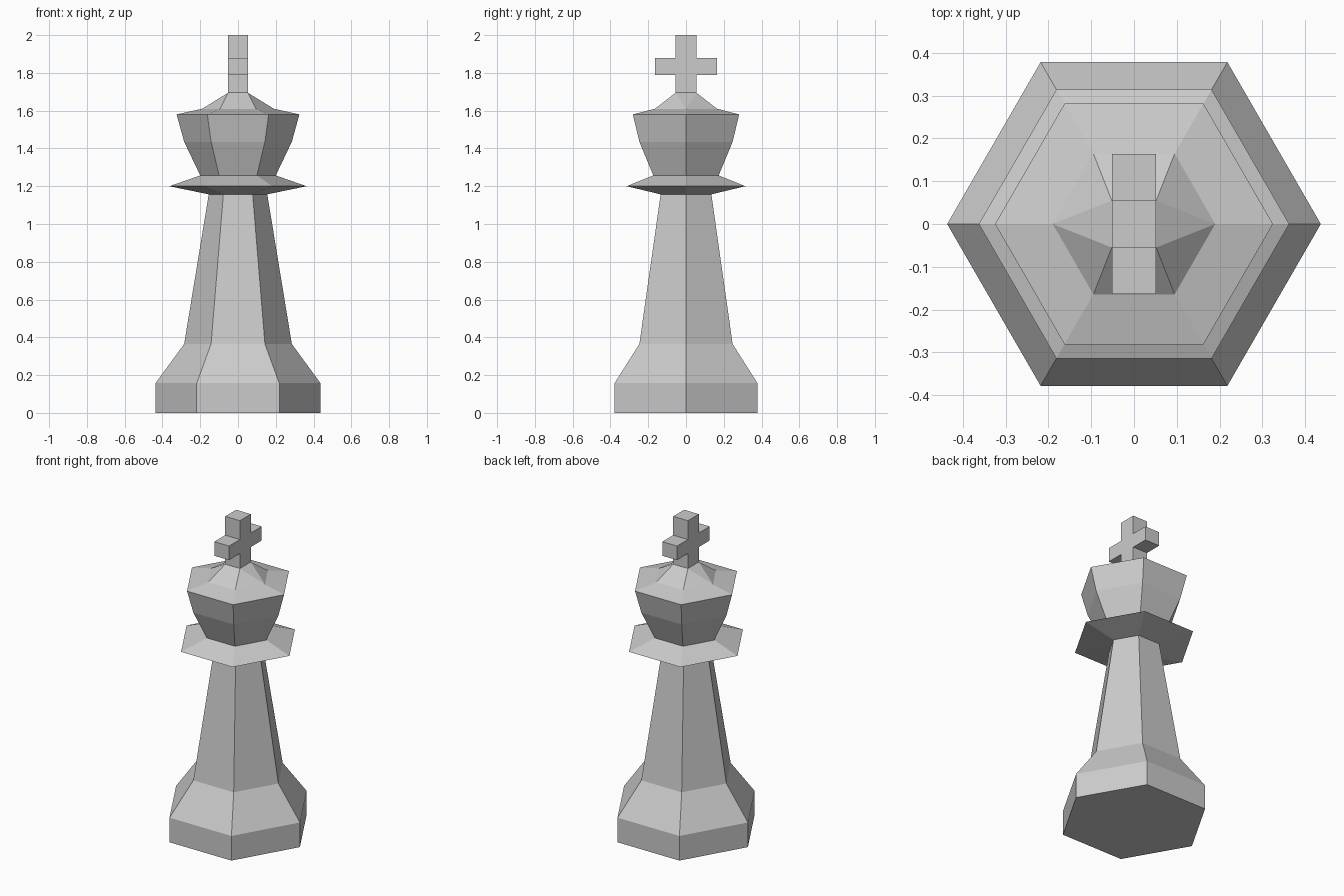
import bpy
import bmesh
from math import cos, sin, pi

cube = bpy.data.objects.get("Cube")
if cube:
    bpy.data.objects.remove(cube, do_unlink=True)

# Single grey material
grey = bpy.data.materials.new("light_grey")
grey.use_nodes = True
colour = (0.6, 0.6, 0.6, 1)
grey.diffuse_color = colour
grey.node_tree.nodes["Principled BSDF"].inputs["Base Color"].default_value = colour


def make_object(name, bm):
    bmesh.ops.recalc_face_normals(bm, faces=bm.faces)
    mesh = bpy.data.meshes.new(name)
    bm.to_mesh(mesh)
    bm.free()
    mesh.materials.append(grey)
    obj = bpy.data.objects.new(name, mesh)
    bpy.context.collection.objects.link(obj)
    return obj


def hex_ring(bm, radius, z):
    return [bm.verts.new((radius * cos(i * pi / 3), radius * sin(i * pi / 3), z))
            for i in range(6)]


def hex_body(bm, profile):
    """Six-sided lathe through (radius, height) pairs; returns the rings."""
    rings = [hex_ring(bm, r, z) for r, z in profile]
    for low, high in zip(rings, rings[1:]):
        for i in range(6):
            j = (i + 1) % 6
            bm.faces.new((low[i], low[j], high[j], high[i]))
    return rings


HALF_X, HALF_Y, ARM = 0.052, 0.055, 0.164
CROWN_TOP = 1.695

# Base, shaft, collar and crown in one faceted skin
bm = bmesh.new()
rings = hex_body(bm, [(0.437, 0), (0.437, 0.157), (0.285, 0.365), (0.155, 1.157),
                      (0.363, 1.2), (0.2, 1.257), (0.285, 1.435), (0.325, 1.58),
                      (0.19, 1.61)])
bm.faces.new(rings[0])

# Crown roof narrowing from the hexagon to the foot of the cross
h = rings[-1]
fr, br, bl, fl = [bm.verts.new((sx * HALF_X, sy * HALF_Y, CROWN_TOP))
                  for sx, sy in ((1, -1), (1, 1), (-1, 1), (-1, -1))]
for face in ((h[0], br, fr), (h[3], fl, bl),
             (h[0], h[1], br), (h[2], h[3], bl), (h[3], h[4], fl), (h[5], h[0], fr),
             (h[1], h[2], bl, br), (h[4], h[5], fr, fl), (fr, br, bl, fl)):
    bm.faces.new(face)
make_object("body", bm)

# Cross: half outline mirrored, then extruded along x
half = [(HALF_Y, CROWN_TOP), (HALF_Y, 1.79), (ARM, 1.79), (ARM, 1.88),
        (HALF_Y, 1.88), (HALF_Y, 2.0)]
outline = half + [(-y, z) for y, z in reversed(half)]
bm = bmesh.new()
side = bm.faces.new([bm.verts.new((-HALF_X, y, z)) for y, z in outline])
extruded = bmesh.ops.extrude_face_region(bm, geom=[side], use_keep_orig=True)
moved = [g for g in extruded["geom"] if isinstance(g, bmesh.types.BMVert)]
bmesh.ops.translate(bm, verts=moved, vec=(2 * HALF_X, 0, 0))
make_object("cross", bm)
